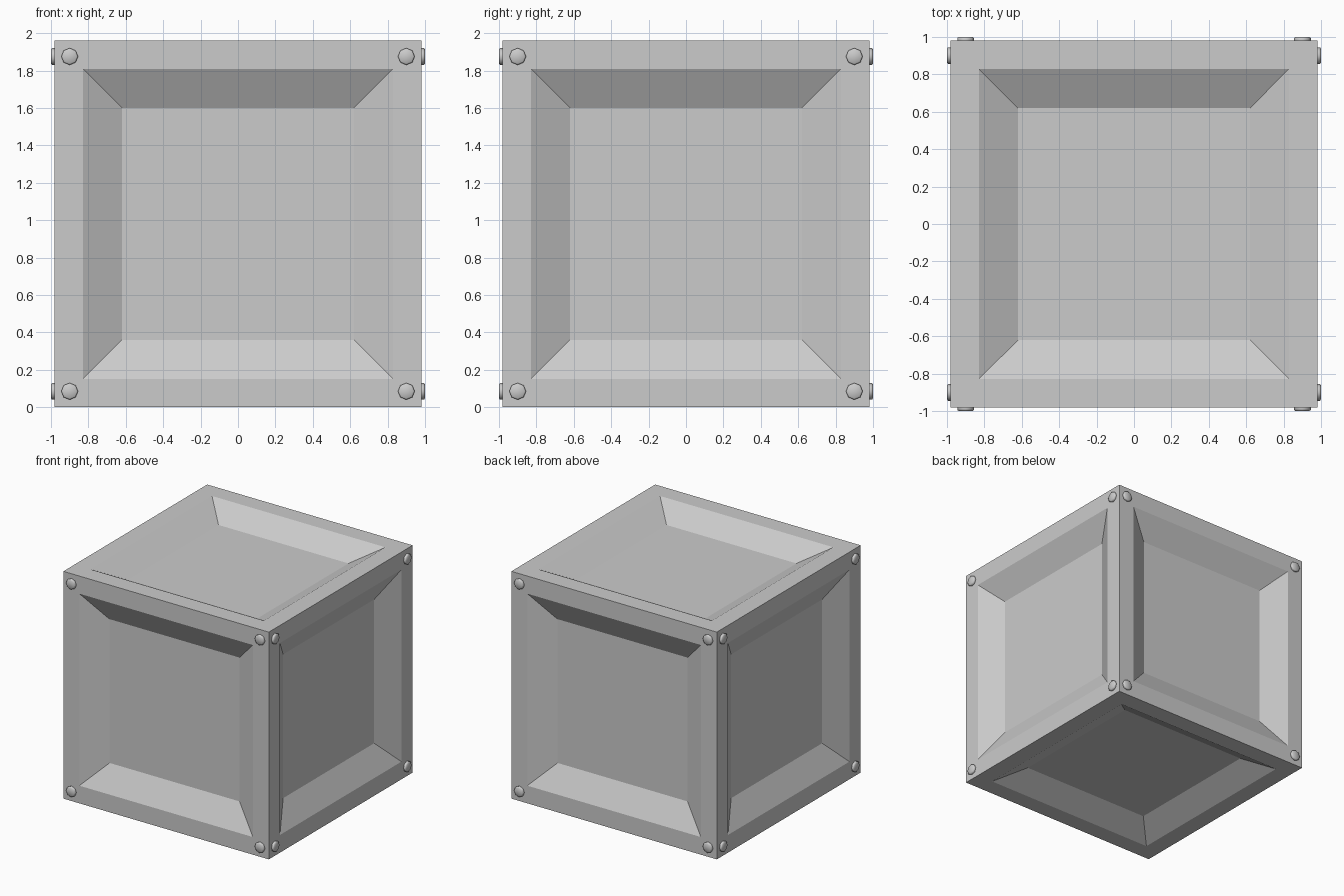
import bpy, bmesh
from math import pi
from mathutils import Matrix, Vector

if "Cube" in bpy.data.objects:
    bpy.data.objects.remove(bpy.data.objects["Cube"])

H = 0.98          # half size of the crate body
RIM = 0.828       # outer edge of the recessed panel
FLOOR = 0.62      # inner edge of the recessed panel
DEPTH = 0.115     # panel depth


def finish(bm, name):
    bmesh.ops.recalc_face_normals(bm, faces=bm.faces)
    mesh = bpy.data.meshes.new(name)
    bm.to_mesh(mesh)
    bm.free()
    obj = bpy.data.objects.new(name, mesh)
    bpy.context.collection.objects.link(obj)
    return obj


# Crate body: cube with a sloped, recessed panel on all six sides
bm = bmesh.new()
bmesh.ops.create_cube(bm, size=2 * H, matrix=Matrix.Translation((0, 0, H)))
sides = bm.faces[:]
for f in sides:
    f.normal_update()
    push = f.normal * -DEPTH
    for width in (H - RIM, RIM - FLOOR):
        bmesh.ops.inset_individual(bm, faces=[f], thickness=width, use_even_offset=True)
    for v in f.verts:
        v.co += push
finish(bm, "crate_body")


# Rivet head: eight-sided stud with a bevelled cap, facing -y
def rivet(name, x, z, turn):
    bm = bmesh.new()
    rings = []
    for r, out in ((0.045, -0.01), (0.045, 0.014), (0.037, 0.02)):
        rot = Matrix.Rotation(pi / 2, 4, 'X')
        ring = bmesh.ops.create_circle(bm, segments=8, radius=r, matrix=rot)["verts"]
        for v in ring:
            v.co += Vector((x, -H - out, z))
        rings.append(ring)
    for a, b in zip(rings, rings[1:]):
        for i in range(8):
            j = (i + 1) % 8
            bm.faces.new((a[i], a[j], b[j], b[i]))
    bm.faces.new(rings[0])
    bm.faces.new(rings[-1])
    for f in bm.faces:
        f.smooth = True
    bm.transform(Matrix.Rotation(turn, 4, 'Z'))
    return finish(bm, name)


# Four corner rivets on each upright side
for k, side in enumerate(("front", "right", "back", "left")):
    for x in (-0.90, 0.90):
        for z in (0.085, 1.875):
            rivet(f"{side}_rivet", x, z, k * pi / 2)
